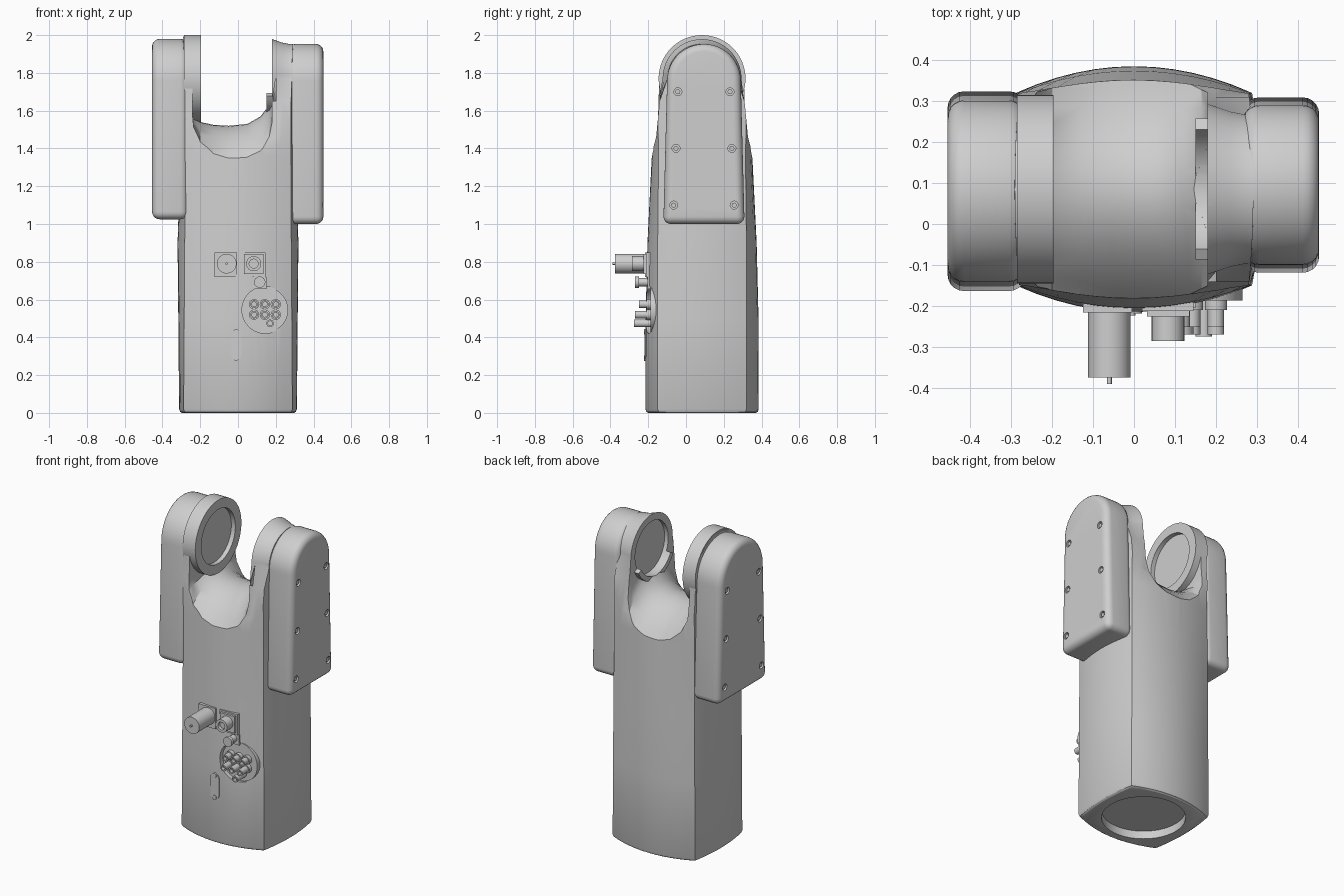
import bpy, bmesh, math
from mathutils import Matrix

if "Cube" in bpy.data.objects:
    bpy.data.objects.remove(bpy.data.objects["Cube"], do_unlink=True)

grey = bpy.data.materials.new("light_grey")
grey.use_nodes = True
grey.diffuse_color = (0.62, 0.62, 0.62, 1)
grey.node_tree.nodes["Principled BSDF"].inputs["Base Color"].default_value = (0.62, 0.62, 0.62, 1)

CY = 0.085     # depth of the middle plane
PIVOT = 1.77   # height of the fork axis


def finish(name, bm):
    bmesh.ops.recalc_face_normals(bm, faces=bm.faces)
    mesh = bpy.data.meshes.new(name)
    bm.to_mesh(mesh)
    bm.free()
    mesh.materials.append(grey)
    ob = bpy.data.objects.new(name, mesh)
    bpy.context.collection.objects.link(ob)
    return ob


def loft(name, rings):
    """Skin equal-length rings of points and cap both ends."""
    bm = bmesh.new()
    loops = [[bm.verts.new(p) for p in ring] for ring in rings]
    n = len(loops[0])
    for a, b in zip(loops, loops[1:]):
        for i in range(n):
            j = (i + 1) % n
            bm.faces.new((a[i], a[j], b[j], b[i]))
    bm.faces.new(loops[0])
    bm.faces.new(loops[-1])
    return finish(name, bm)


def cylinder(name, axis, a, b, u, v, r, sides=32):
    """Cylinder from a to b along an axis; u, v are the other two coordinates."""
    bm = bmesh.new()
    bmesh.ops.create_cone(bm, cap_ends=True, segments=sides, radius1=r, radius2=r, depth=abs(b - a))
    m = (a + b) / 2
    spot = {"X": (m, u, v), "Y": (u, m, v), "Z": (u, v, m)}[axis]
    turn = {"X": Matrix.Rotation(math.pi / 2, 4, "Y"),
            "Y": Matrix.Rotation(math.pi / 2, 4, "X"), "Z": Matrix()}[axis]
    bm.transform(Matrix.Translation(spot) @ turn)
    return finish(name, bm)


def box(name, x0, x1, y0, y1, z0, z1):
    return loft(name, [[(x0, y, z0), (x1, y, z0), (x1, y, z1), (x0, y, z1)] for y in (y0, y1)])


def apply(ob, mod):
    bpy.context.view_layer.objects.active = ob
    bpy.ops.object.modifier_apply(modifier=mod.name)


def boolean(ob, tool, op="DIFFERENCE"):
    mod = ob.modifiers.new("cut", "BOOLEAN")
    mod.operation, mod.solver, mod.object = op, "EXACT", tool
    apply(ob, mod)
    bpy.data.objects.remove(tool, do_unlink=True)


def bevel(ob, width, segments=4):
    mod = ob.modifiers.new("round", "BEVEL")
    mod.width, mod.segments, mod.angle_limit = width, segments, math.radians(40)
    apply(ob, mod)


# Body: four bowed walls meeting at crisp corners
def section(z, cx, bulge, corner, depth, n=12):
    us = [-1 + 2 * i / n for i in range(n)]
    front = [(cx * u, -corner - (depth - corner) * (1 - u * u)) for u in us]
    side = [(cx + (bulge - cx) * (1 - u * u), corner * u) for u in us]
    half = front + side
    return [(x, CY + y, z) for x, y in half] + [(-x, CY - y, z) for x, y in half]


body = loft("body", [section(*s) for s in (
    (0, .275, .297, .222, .285), (.006, .283, .306, .23, .295), (.02, .288, .312, .235, .3),
    (.5, .285, .316, .235, .299), (.9, .282, .32, .235, .289), (1.36, .28, .305, .23, .266),
    (1.6, .28, .295, .235, .258), (2.1, .28, .29, .235, .25))])


# Rounded fork tops, flaring inward on the left side
def dome(x, r):
    arc = [(r * math.cos(math.pi * i / 32), PIVOT + r * math.sin(math.pi * i / 32)) for i in range(33)]
    right = [(.5, -.2), (.5, 1.3), (.27, 1.36), (.243, 1.46), (max(r, .225), 1.65)]
    left = [(-y, z) for y, z in reversed(right)]
    return [(x, CY + y, z) for y, z in right + arc + left]


boolean(body, loft("dome_tool", [dome(x, r) for x, r in (
    (-.5, .222), (0, .222), (.17, .212), (.2, .202), (.235, .19), (.27, .183), (.5, .18))]), "INTERSECT")

# Fork gap with a saddle floor: high in the middle, low at front and back
U_X = (-.24, -.235, -.2, -.13, -.05, .05, .12, .165, .18)
U_RIDGE = (1.6, 1.56, 1.54, 1.525, 1.52, 1.53, 1.57, 1.63, 1.67)
U_EDGE = (1.56, 1.5, 1.42, 1.365, 1.35, 1.355, 1.38, 1.43, 1.5)
rings = []
for i in range(19):
    y = -.36 + .72 * i / 18
    s = min((y / .265) ** 2, 1.15)
    floor = [(x, CY + y, a + (b - a) * s) for x, a, b in zip(U_X, U_RIDGE, U_EDGE)]
    rings.append(floor + [(.18, CY + y, 2.2), (-.24, CY + y, 2.2)])
boolean(body, loft("gap_tool", rings))

# Base socket, left bearing seat and connector pocket
boolean(body, cylinder("socket_tool", "Z", -.1, .05, 0, CY, .24, 64))
boolean(body, cylinder("seat_tool", "X", .1, .205, CY, PIVOT, .165, 48))
boolean(body, cylinder("pocket_tool", "Y", -.4, -.18, .145, .545, .124, 48))

# Right bearing ring with a shallow seat
ring = cylinder("bearing_ring", "X", -.285, -.197, CY, PIVOT, .23, 64)
boolean(ring, cylinder("ring_tool", "X", -.225, -.1, CY, PIVOT, .17, 64))

# Curved lip under the left bearing seat
angles = [math.radians(208 + 124 * i / 20) for i in range(21)]
lip = [(r * math.cos(a), r * math.sin(a)) for r, seq in ((.195, angles), (.165, angles[::-1])) for a in seq]
loft("bearing_lip", [[(x, CY + y, PIVOT + z) for y, z in lip] for x in (.15, .19)])


# Side covers with screws
def cover(name, x_in, x_out, mid, low, bottom, r, top):
    c = top - r
    pts = [(-low, bottom), (low, bottom)]
    pts += [(r * math.cos(math.pi * i / 24), c + r * math.sin(math.pi * i / 24)) for i in range(25)]
    ob = loft(name, [[(x, mid + y, z) for y, z in pts] for x in (x_in, x_out)])
    bevel(ob, .04, 5)
    way = 1 if x_out > 0 else -1
    for i, (y, z) in enumerate(((.138, .7), (.148, .4), (.16, .1))):
        for side in (-1, 1):
            spot = (mid + side * y * low / .215, bottom + z)
            boolean(ob, cylinder("hole_tool", "X", x_out - way * .015, x_out + way * .05, *spot, .021, 20))
            cylinder(f"{name}_screw_{i}", "X", x_out - way * .03, x_out - way * .005, *spot, .013, 12)


cover("left_cover", .265, .452, .095, .215, 1.0, .195, 1.953)
cover("right_cover", -.265, -.455, .08, .245, 1.025, .222, 1.98)


# Connectors on the front
def socket(name, x, z, r, y_front, y_back=-.15):
    ob = cylinder(name, "Y", y_back, y_front, x, z, r, 24)
    boolean(ob, cylinder("bore_tool", "Y", y_front - .05, y_front + .02, x, z, r * .6, 24))
    return ob


box("main_plug_plate", -.125, -.005, -.216, -.15, .72, .85)
cylinder("main_plug", "Y", -.15, -.375, -.06, .79, .052, 40)
cylinder("main_plug_pin", "Y", -.35, -.39, -.06, .79, .006, 12)
box("second_plug_plate", .02, .145, -.212, -.15, .72, .85)
box("second_plug_collar", .032, .135, -.226, -.15, .735, .84)
socket("second_plug", .083, .79, .04, -.285)
cylinder("second_plug_core", "Y", -.2, -.27, .083, .79, .014, 16)
box("small_plug_plate", .085, .15, -.205, -.15, .655, .72)
socket("small_plug", .115, .692, .022, -.25)
cylinder("small_plug_rim", "Y", -.25, -.27, .115, .692, .03, 24)

# Round connector panel
cylinder("connector_panel", "Y", -.1, -.187, .145, .545, .12, 48)
for row, z, y_front in (("upper", .575, -.25), ("lower", .52, -.27)):
    for i, x in enumerate((.085, .142, .2)):
        socket(f"{row}_fitting_{i}", x, z, .02, y_front)
        cylinder(f"{row}_fitting_{i}_flange", "Y", -.15, -.21, x, z, .027, 24)
socket("vent_fitting", .17, .474, .02, -.275)

# Oblong maintenance plate with two screws
oblong = []
for i in range(24):
    a = math.tau * (i + .5) / 24
    oblong.append((-.01 + .03 * math.cos(a), .36 + .03 * math.sin(a) + math.copysign(.05, math.sin(a))))
loft("service_plate", [[(x, y, z) for x, z in oblong] for y in (-.205, -.219)])
for z in (.43, .29):
    cylinder("service_screw", "Y", -.2, -.223, -.01, z, .014, 16)

# Smooth shading with sharp edges kept
for ob in bpy.context.scene.objects:
    ob.select_set(ob.type == "MESH")
bpy.context.view_layer.objects.active = body
bpy.ops.object.shade_smooth_by_angle(angle=math.radians(30))
